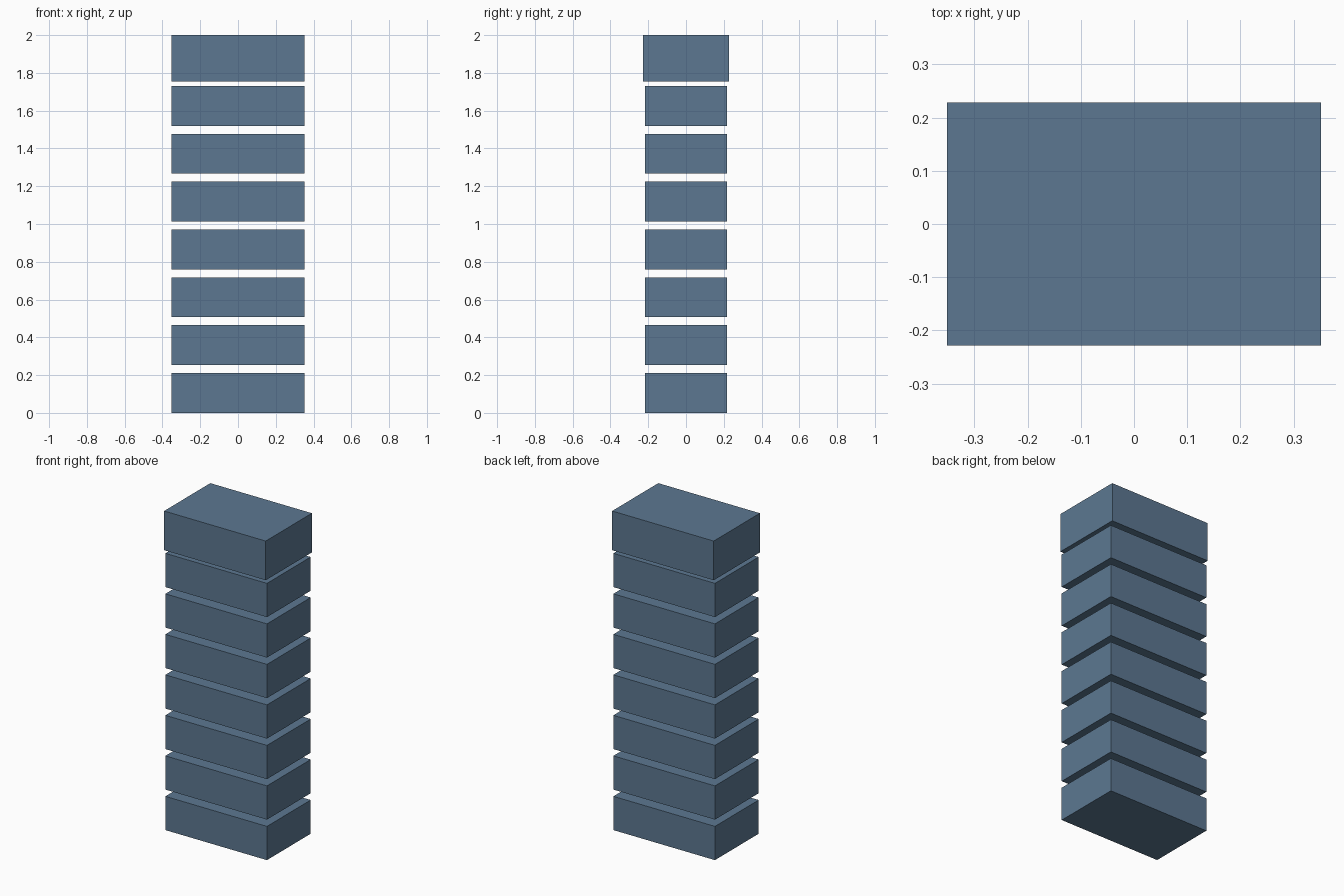
import bpy

if "Cube" in bpy.data.objects:
    bpy.data.objects.remove(bpy.data.objects["Cube"])

WIDTH = 0.703

# Slate blue finish shared by all blocks
blue = bpy.data.materials.new("slate_blue")
blue.diffuse_color = (0.107, 0.187, 0.285, 1)
blue.use_nodes = True
blue.node_tree.nodes["Principled BSDF"].inputs["Base Color"].default_value = blue.diffuse_color


def block(name, depth, z0, z1):
    bpy.ops.mesh.primitive_cube_add(size=1, location=(0, 0, (z0 + z1) / 2))
    ob = bpy.context.object
    ob.name = name
    ob.scale = (WIDTH, depth, z1 - z0)
    bpy.ops.object.transform_apply(location=False, rotation=False, scale=True)
    ob.data.materials.append(blue)
    return ob


# Seven equal stacked blocks with even gaps
PITCH, HEIGHT = 0.2533, 0.211
for i in range(7):
    block(f"stack_block_{i + 1}", 0.432, i * PITCH, i * PITCH + HEIGHT)

# Taller, slightly deeper top block
block("top_block", 0.456, 1.755, 2.0)
